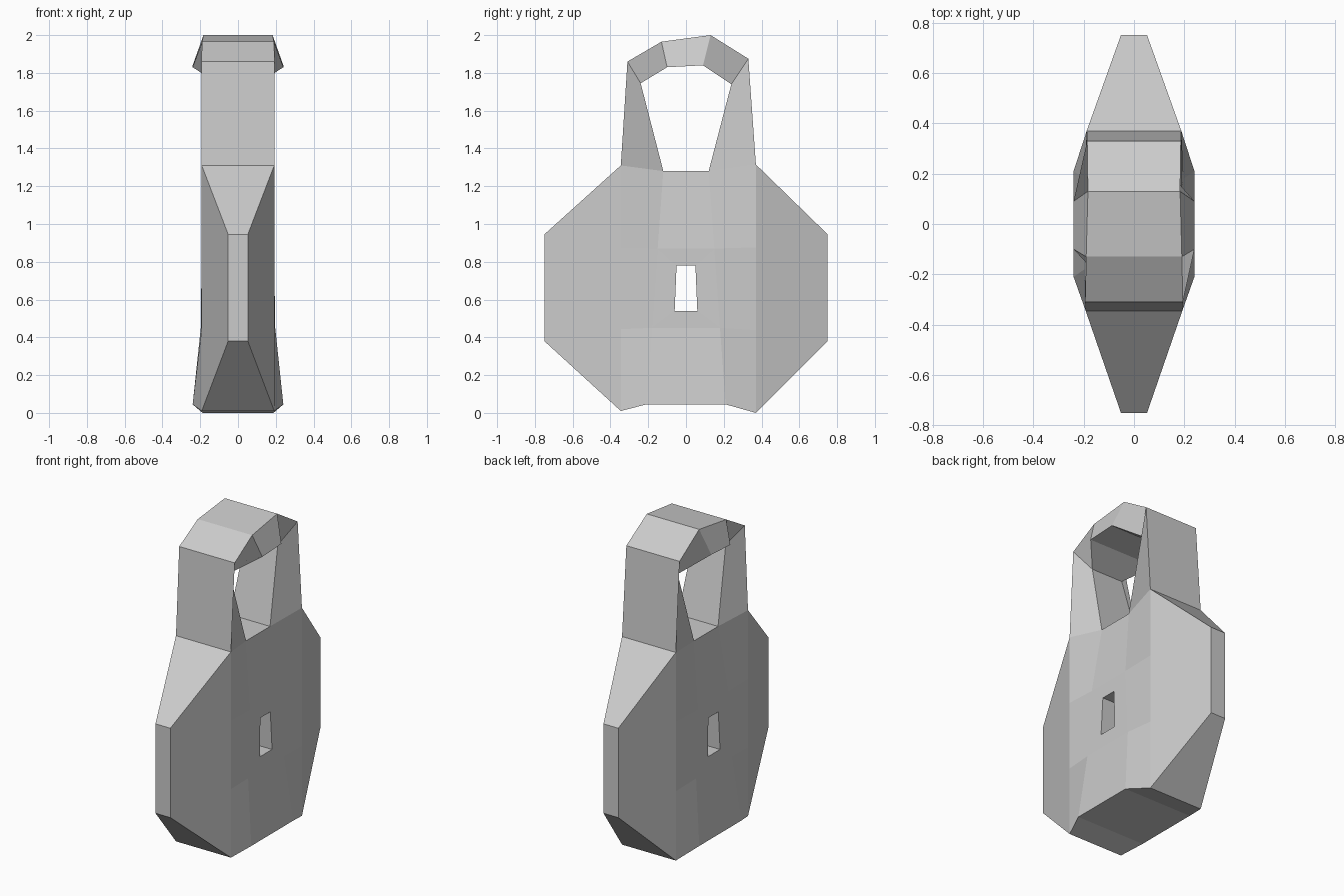
import bpy, bmesh

if "Cube" in bpy.data.objects:
    bpy.data.objects.remove(bpy.data.objects["Cube"])


def slab(name, points, faces, open_edges=()):
    """Mirror a (y, z, half width) side skin across x and wall its rims."""
    bm = bmesh.new()
    right = [bm.verts.new((w, y, z)) for y, z, w in points]
    left = [bm.verts.new((-w, y, z)) for y, z, w in points]
    count = {}
    for f in faces:
        bm.faces.new([right[i] for i in f])
        bm.faces.new([left[i] for i in reversed(f)])
        for a, b in zip(f, f[1:] + f[:1]):
            count.setdefault(frozenset((a, b)), []).append((a, b))
    for key, uses in count.items():
        if len(uses) == 1 and key not in open_edges:
            a, b = uses[0]
            bm.faces.new([right[b], right[a], left[a], left[b]])
    bm.normal_update()
    mesh = bpy.data.meshes.new(name)
    bm.to_mesh(mesh)
    bm.free()
    obj = bpy.data.objects.new(name, mesh)
    bpy.context.collection.objects.link(obj)
    return obj


def lerp(a, b, t):
    return a + (b - a) * t


# lock body: six columns of four rows, bottom to top
inner_y = (0.21, 0.18, 0.15, 0.12)
inner_z = (0.045, 0.45, 0.87, 1.28)
inner_w = (0.24, 0.197, 0.19, 0.14)
columns = [
    [(-0.75, lerp(0.38, 0.945, r / 3), 0.052) for r in range(4)],
    [(-0.345, lerp(0.01, 1.31, r / 3), 0.192) for r in range(4)],
    [(-y, z, w) for y, z, w in zip(inner_y, inner_z, inner_w)],
    [(y, z, w) for y, z, w in zip(inner_y, inner_z, inner_w)],
    [(0.37, lerp(0.0, 1.315, r / 3), 0.188) for r in range(4)],
    [(0.75, lerp(0.38, 0.945, r / 3), 0.052) for r in range(4)],
]
points = [p for col in columns for p in col]
faces = [[4 * c + r, 4 * c + 4 + r, 4 * c + 5 + r, 4 * c + 1 + r]
         for c in range(5) for r in range(3) if (c, r) != (2, 1)]

# keyhole: ring of four faces in the centre cell
points += [(-0.06, 0.54, 0.196), (0.06, 0.54, 0.196),
           (0.05, 0.78, 0.191), (-0.05, 0.78, 0.191)]
cell = [9, 13, 14, 10]
for k in range(4):
    n = (k + 1) % 4
    faces.append([cell[k], cell[n], 24 + n, 24 + k])
slab("lock_body", points, faces,
     {frozenset((7, 11)), frozenset((15, 19))})

# shackle: outer and inner arcs, open where the legs meet the body
outer = [(-0.345, 1.31, 0.192), (-0.31, 1.86, 0.194), (-0.13, 1.965, 0.19),
         (0.13, 2.0, 0.183), (0.33, 1.875, 0.186), (0.37, 1.315, 0.188)]
inner = [(-0.12, 1.28, 0.14), (-0.24, 1.745, 0.11), (-0.10, 1.83, 0.24),
         (0.09, 1.84, 0.24), (0.24, 1.74, 0.11), (0.12, 1.28, 0.14)]
slab("shackle", outer + inner,
     [[i, i + 6, i + 7, i + 1] for i in range(5)],
     {frozenset((0, 6)), frozenset((5, 11))})
